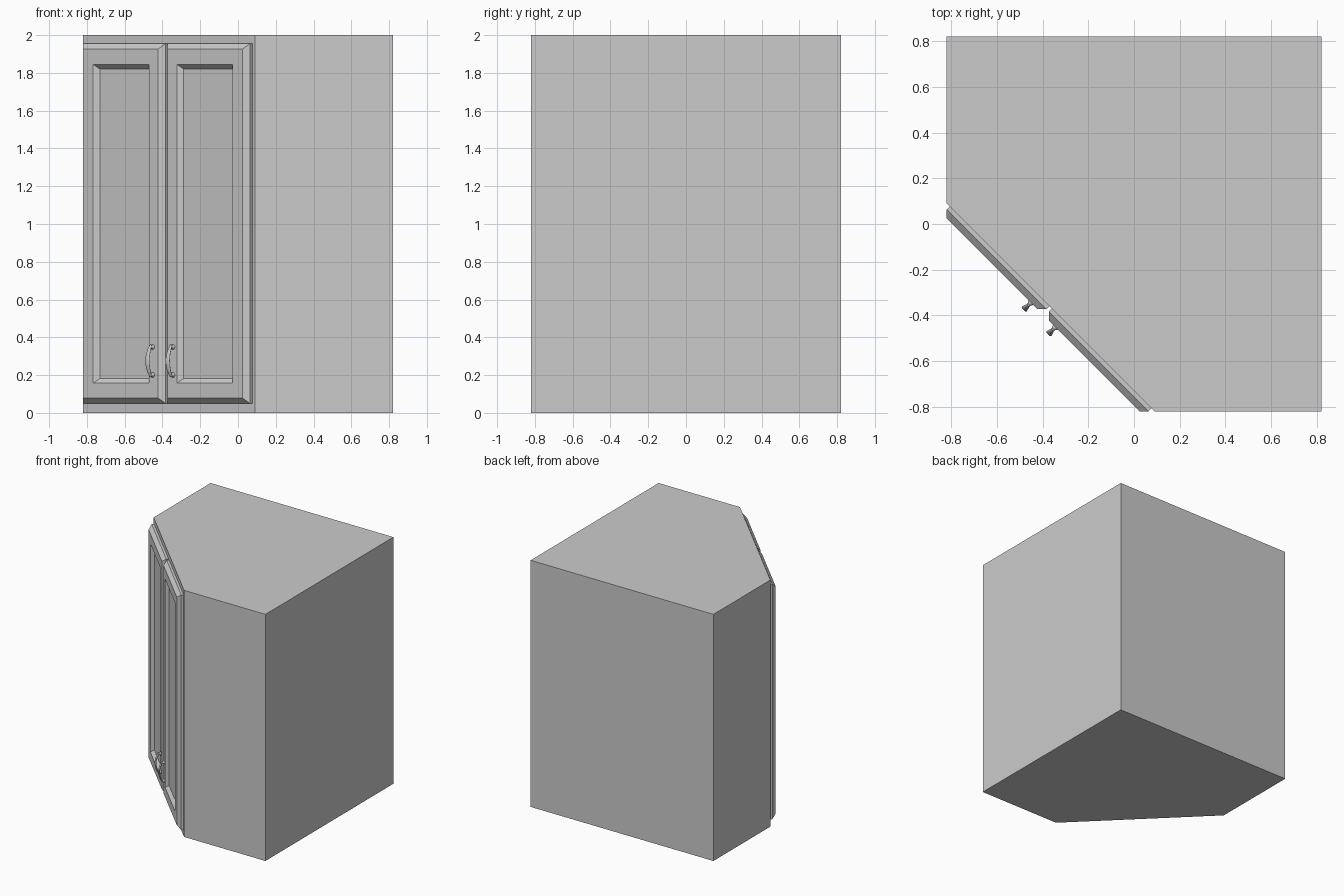
import bpy, bmesh, math
from mathutils import Matrix, Vector

if "Cube" in bpy.data.objects:
    bpy.data.objects.remove(bpy.data.objects["Cube"])

# Local frame of the diagonal front: x along the face, -y outward
FRONT = Matrix.Translation((-0.365, -0.365, 0)) @ Matrix.Rotation(-math.pi / 4, 4, 'Z')


def loft(name, rings, matrix=Matrix(), smooth=False):
    """Skin a list of equal-length rings and cap both ends."""
    bm = bmesh.new()
    vr = [[bm.verts.new(matrix @ Vector(p)) for p in r] for r in rings]
    for a, b in zip(vr, vr[1:]):
        for i in range(len(a)):
            j = (i + 1) % len(a)
            bm.faces.new((a[i], a[j], b[j], b[i]))
    bm.faces.new(vr[0][::-1])
    bm.faces.new(vr[-1])
    bmesh.ops.recalc_face_normals(bm, faces=bm.faces)
    me = bpy.data.meshes.new(name)
    bm.to_mesh(me)
    bm.free()
    ob = bpy.data.objects.new(name, me)
    bpy.context.collection.objects.link(ob)
    if smooth:
        bpy.ops.object.select_all(action='DESELECT')
        bpy.context.view_layer.objects.active = ob
        ob.select_set(True)
        bpy.ops.object.shade_smooth_by_angle(angle=math.radians(40))
    return ob


# Corner cabinet carcass
plan = [(-0.82, 0.82), (-0.82, 0.09), (0.09, -0.82), (0.82, -0.82), (0.82, 0.82)]
loft("cabinet_body", [[(x, y, z) for x, y in plan] for z in (0, 2)])


def rect(x0, x1, z0, z1, out, inset=0):
    x0, x1, z0, z1 = x0 + inset, x1 - inset, z0 + inset, z1 - inset
    return [(x0, -out, z0), (x1, -out, z0), (x1, -out, z1), (x0, -out, z1)]


def circle(x, out, z, r, n=12):
    return [(x + r * math.cos(2 * math.pi * i / n), -out,
             z + r * math.sin(2 * math.pi * i / n)) for i in range(n)]


for side, s in (("left", -1), ("right", 1)):
    # Door with chamfered rim and recessed panel
    edge = (*sorted((s * 0.007, s * 0.625)), 0.05, 1.955)
    panel = (*sorted((s * 0.105, s * 0.522)), 0.157, 1.845)
    loft(side + "_door", [rect(*edge, 0), rect(*edge, 0.018),
                          rect(*edge, 0.046, 0.028), rect(*panel, 0.046),
                          rect(*panel, 0.021, 0.025)], FRONT)

    # Bowed pull handle, widest in the middle
    hx, zc, half = s * 0.076, 0.275, 0.083
    rings = []
    for k in range(15):
        t = -1 + 2 * k / 14
        out = 0.060 + 0.026 * (1 - t * t)
        w = 0.007 + 0.008 * (1 - t * t)
        tilt = math.atan2(-0.052 * t, half)
        ring = []
        for i in range(12):
            a = 2 * math.pi * i / 12
            h = 0.006 * math.sin(a)
            ring.append((hx + w * math.cos(a), -(out + h * math.cos(tilt)),
                         zc + t * half - h * math.sin(tilt)))
        rings.append(ring)
    loft(side + "_handle_bar", rings, FRONT, True)

    # Flared handle feet
    for end, z in (("lower", zc - 0.074), ("upper", zc + 0.074)):
        loft(f"{side}_handle_{end}_foot",
             [circle(hx, o, z, r) for o, r in
              ((0.044, 0.014), (0.049, 0.014), (0.055, 0.009), (0.065, 0.008))],
             FRONT, True)
